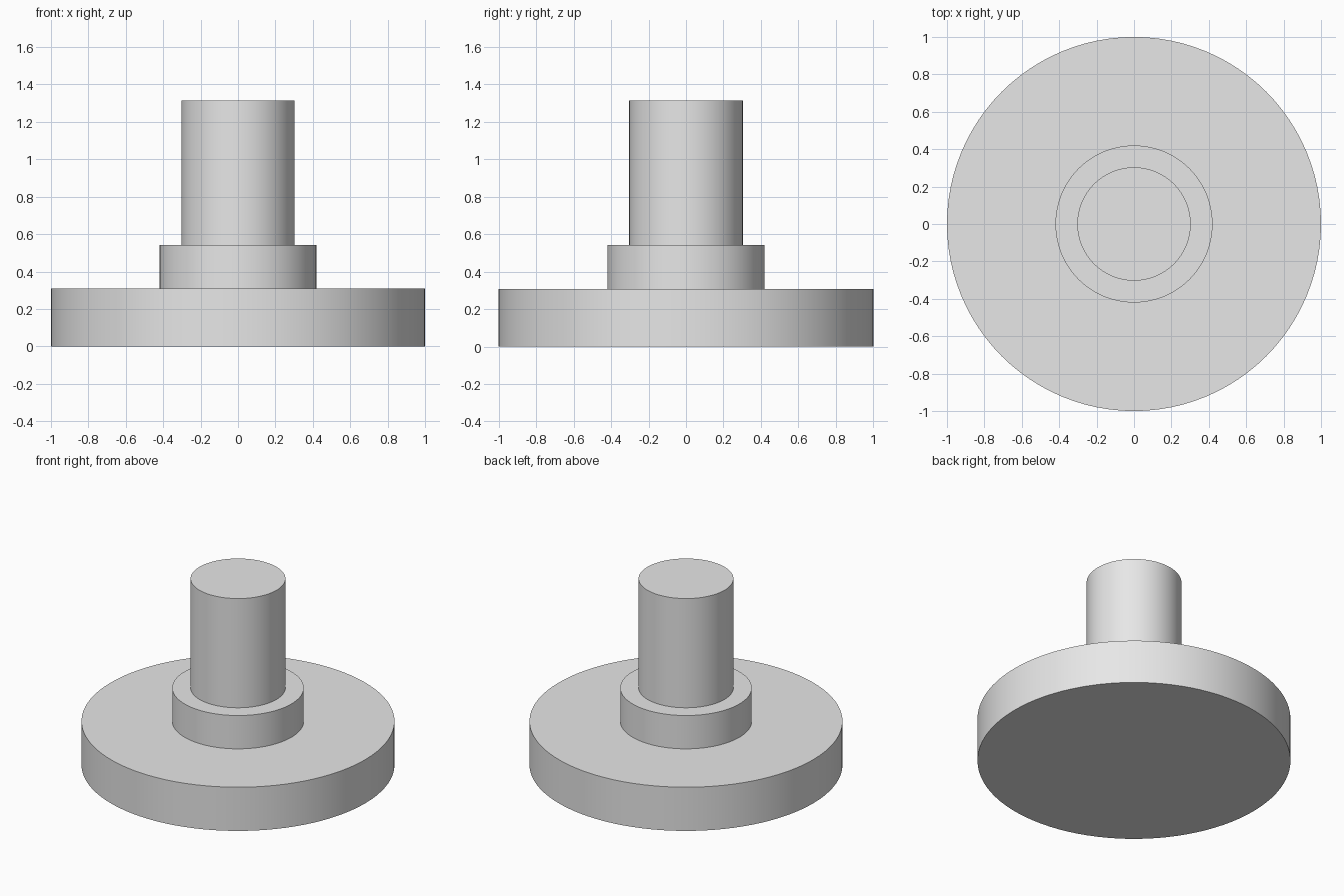
import bpy, bmesh, math

if "Cube" in bpy.data.objects:
    bpy.data.objects.remove(bpy.data.objects["Cube"])

SEGMENTS = 96

grey = bpy.data.materials.new("light_grey")
grey.diffuse_color = (0.8, 0.8, 0.8, 1.0)
grey.use_nodes = True
grey.node_tree.nodes["Principled BSDF"].inputs["Base Color"].default_value = grey.diffuse_color


def lathe(name, profile):
    """Spin a closed (radius, z) profile about the z axis into a solid."""
    bm = bmesh.new()
    rings = []
    for r, z in profile:
        rings.append([bm.verts.new((r * math.cos(a), r * math.sin(a), z))
                      for a in (2 * math.pi * i / SEGMENTS for i in range(SEGMENTS))])
    for low, high in zip(rings, rings[1:]):
        for i in range(SEGMENTS):
            j = (i + 1) % SEGMENTS
            bm.faces.new((low[i], low[j], high[j], high[i]))
    bm.faces.new(rings[0][::-1])
    bm.faces.new(rings[-1])
    mesh = bpy.data.meshes.new(name)
    bm.to_mesh(mesh)
    bm.free()
    mesh.materials.append(grey)
    obj = bpy.data.objects.new(name, mesh)
    bpy.context.collection.objects.link(obj)
    bpy.context.view_layer.objects.active = obj
    obj.select_set(True)
    bpy.ops.object.shade_smooth_by_angle(angle=math.radians(30))
    obj.select_set(False)
    return obj


# Wide base disc, stepped collar and upright shaft in one turned piece
BASE_R, COLLAR_R, SHAFT_R = 1.0, 0.42, 0.303
BASE_Z, COLLAR_Z, SHAFT_Z = 0.308, 0.543, 1.313
lathe("flanged_shaft", [
    (BASE_R, 0.0), (BASE_R, BASE_Z),
    (COLLAR_R, BASE_Z), (COLLAR_R, COLLAR_Z),
    (SHAFT_R, COLLAR_Z), (SHAFT_R, SHAFT_Z),
])
